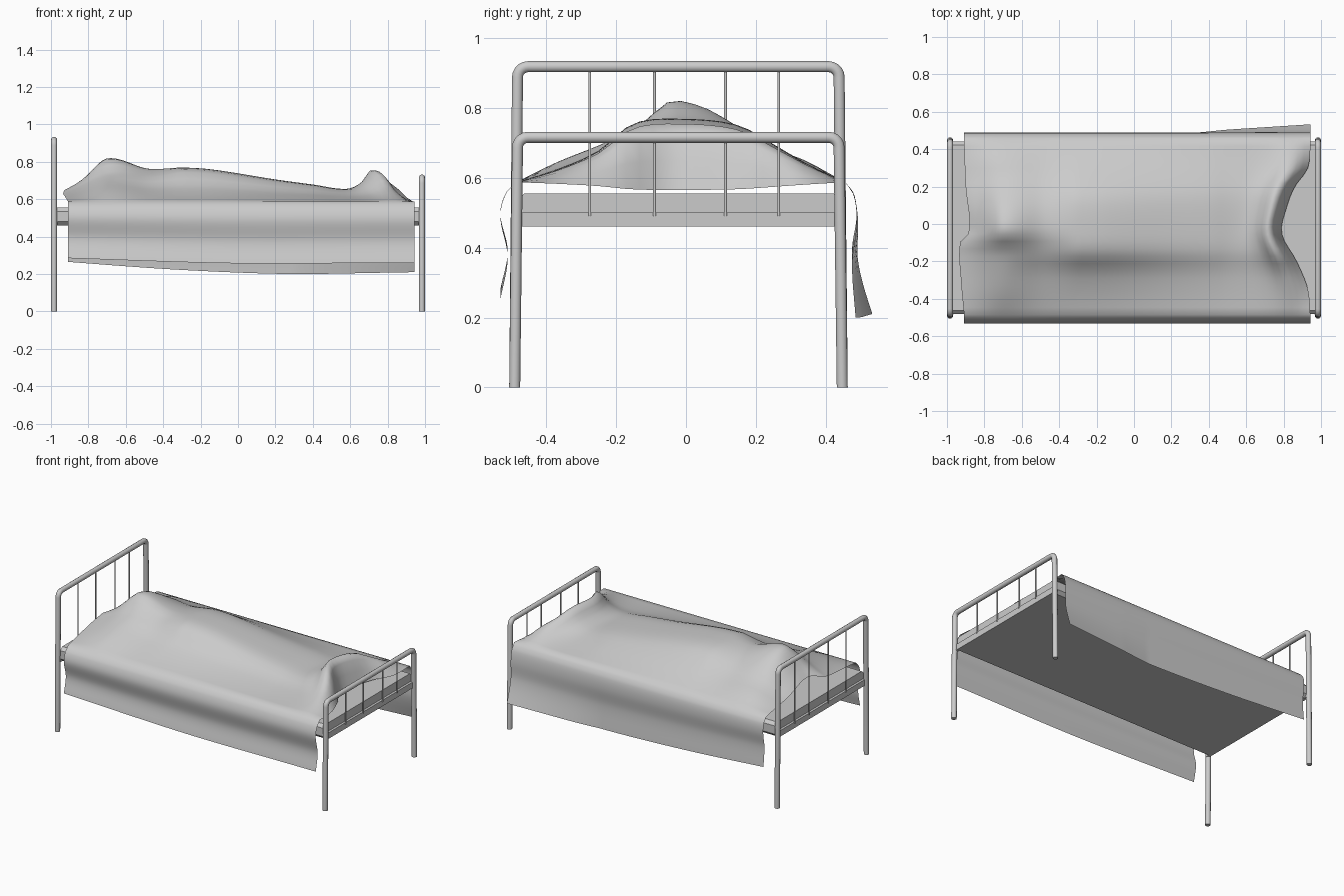
import bpy, bmesh, math

cube = bpy.data.objects.get("Cube")
if cube:
    bpy.data.objects.remove(cube, do_unlink=True)

grey = bpy.data.materials.new("light grey")
grey.use_nodes = True
COLOUR = (0.6, 0.6, 0.6, 1)
grey.diffuse_color = COLOUR
grey.node_tree.nodes["Principled BSDF"].inputs["Base Color"].default_value = COLOUR


def add(name, data):
    ob = bpy.data.objects.new(name, data)
    bpy.context.collection.objects.link(ob)
    data.materials.append(grey)
    return ob


def tube(name, points, radius, res=3):
    cu = bpy.data.curves.new(name, 'CURVE')
    cu.dimensions = '3D'
    cu.bevel_depth = radius
    cu.bevel_resolution = res
    cu.use_fill_caps = True
    sp = cu.splines.new('POLY')
    sp.points.add(len(points) - 1)
    for p, co in zip(sp.points, points):
        p.co = (*co, 1)
    return add(name, cu)


def box(name, lo, hi, bevel=0):
    bm = bmesh.new()
    bmesh.ops.create_cube(bm, size=1)
    for v in bm.verts:
        v.co = [(a + b) / 2 + c * (b - a) for a, b, c in zip(lo, hi, v.co)]
    if bevel:
        long_edges = [e for e in bm.edges
                      if abs(e.verts[0].co.x - e.verts[1].co.x) > 0.1]
        bmesh.ops.bevel(bm, geom=long_edges, offset=bevel, segments=1, affect='EDGES')
    me = bpy.data.meshes.new(name)
    bm.to_mesh(me)
    bm.free()
    return add(name, me)


def curve(keys, t):
    """Smooth interpolation through (position, value) keys."""
    t = min(max(t, keys[0][0]), keys[-1][0])
    n = len(keys)

    def slope(i):
        a, b = keys[max(i - 1, 0)], keys[min(i + 1, n - 1)]
        return (b[1] - a[1]) / (b[0] - a[0])
    for i in range(n - 1):
        (x0, y0), (x1, y1) = keys[i], keys[i + 1]
        if t <= x1:
            h = x1 - x0
            u = (t - x0) / h
            return (y0 * (1 + 2 * u) * (1 - u) ** 2 + y1 * u * u * (3 - 2 * u)
                    + h * slope(i) * u * (1 - u) ** 2 - h * slope(i + 1) * u * u * (1 - u))


# Tubular end frames with thin vertical bars
def end_frame(name, x, top):
    corner = 0.03
    zc = top - 0.0175
    path = [(x, -0.49, 0)]
    for cy, start in ((-0.482, 180), (0.438, 90)):
        side = corner if cy < 0 else -corner
        for k in range(6):
            a = math.radians(start - 18 * k)
            path.append((x, cy + side + corner * math.cos(a), zc - corner + corner * math.sin(a)))
    path.append((x, 0.447, 0))
    tube(name + "_frame", path, 0.0165)
    for i, y in enumerate((-0.275, -0.09, 0.113, 0.265)):
        tube(f"{name}_bar_{i + 1}", [(x, y, 0.49), (x, y, zc)], 0.0045, 1)
    inner = x - math.copysign(0.018, x)
    box(name + "_cross_rail", (min(x, inner), -0.485, 0.46), (max(x, inner), 0.44, 0.5))


end_frame("head", -0.9835, 0.935)
end_frame("foot", 0.9835, 0.733)

# Mattress base
box("mattress", (-0.968, -0.482, 0.46), (0.968, 0.442, 0.555), 0.02)

# Blanket: ridge height along the bed, cross sections, and ragged end outlines
ridge = [(-0.92, 0.66), (-0.86, 0.7), (-0.7, 0.815), (-0.48, 0.762), (-0.3, 0.768),
         (-0.14, 0.758), (0.2, 0.705), (0.4, 0.678), (0.58, 0.655), (0.66, 0.69),
         (0.71, 0.755), (0.745, 0.725), (0.79, 0.565)]
chest = [(-0.485, 0), (-0.37, 0.25), (-0.2, 0.54), (-0.13, 0.69), (-0.05, 1), (0.05, 0.93),
         (0.15, 0.67), (0.25, 0.41), (0.34, 0.27), (0.455, 0)]
legs = [(-0.485, 0), (-0.37, 0.2), (-0.25, 0.5), (-0.15, 0.93), (0, 1), (0.15, 0.9),
        (0.25, 0.6), (0.35, 0.28), (0.455, 0)]
head_edge = [(-0.52, -0.905), (-0.3, -0.925), (-0.1, -0.93), (-0.04, -0.88),
             (0.2, -0.9), (0.48, -0.91)]
foot_edge = [(-0.52, 0.945), (-0.35, 0.93), (-0.2, 0.87), (-0.05, 0.79), (0.1, 0.82),
             (0.2, 0.86), (0.3, 0.93), (0.48, 0.945)]
front_fall = [(0, -0.485), (0.1, -0.515), (0.3, -0.531), (0.65, -0.51), (1, -0.53)]
back_fall = [(0, 0.455), (0.1, 0.48), (0.3, 0.488), (0.6, 0.475), (1, 0.485)]
front_hem = [(-0.92, 0.285), (0, 0.257), (0.79, 0.26)]
back_hem = [(-0.92, 0.265), (-0.3, 0.222), (0.3, 0.2), (0.79, 0.21)]
EDGE = 0.587


def blanket_point(s, v):
    """s runs along the bed; v is below 0 / above 1 on the two hanging sides."""
    y_top = -0.485 + 0.94 * min(max(v, 0), 1)
    x = s
    if s > 0.5:
        x = 0.5 + (s - 0.5) * (curve(foot_edge, y_top) - 0.5) / 0.29
    elif s < -0.7:
        x = s + (curve(head_edge, y_top) + 0.92) * (-0.7 - s) / 0.22
    if v < 0:
        z = EDGE + (curve(front_hem, s) - EDGE) * -v
        return x, curve(front_fall, -v), z
    if v > 1:
        t = v - 1
        flare = 0.048 * t * t * max(0, (s - 0.3) / 0.49)
        return x, curve(back_fall, t) + flare, EDGE + (curve(back_hem, s) - EDGE) * t
    mix = min(max((s + 0.7) / 0.4, 0), 1)
    shape = curve(chest, y_top) * (1 - mix) + curve(legs, y_top) * mix
    return x, y_top, EDGE + (curve(ridge, s) - EDGE) * shape


ROWS, COLS = 80, 72
bm = bmesh.new()
grid = [[bm.verts.new(blanket_point(-0.92 + 1.71 * i / ROWS, -1 + 3 * j / COLS))
         for j in range(COLS + 1)] for i in range(ROWS + 1)]
for i in range(ROWS):
    for j in range(COLS):
        f = bm.faces.new((grid[i][j], grid[i + 1][j], grid[i + 1][j + 1], grid[i][j + 1]))
        f.smooth = True
me = bpy.data.meshes.new("blanket")
bm.to_mesh(me)
bm.free()
add("blanket", me)
